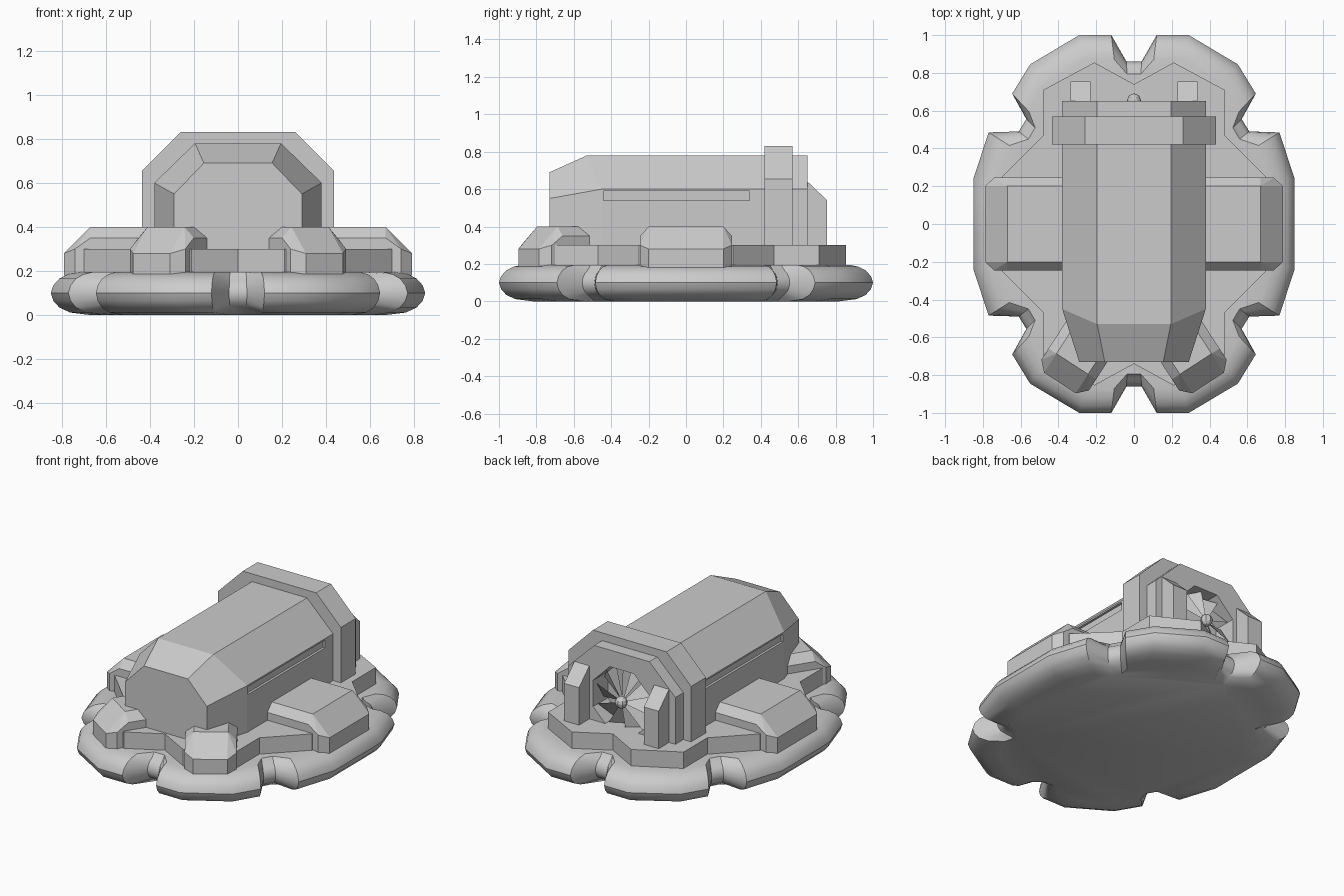
import bpy, bmesh
from math import radians, sin, cos, pi, hypot
from mathutils import Matrix, Vector

if "Cube" in bpy.data.objects:
    bpy.data.objects.remove(bpy.data.objects["Cube"])


def finish(name, bm):
    bmesh.ops.recalc_face_normals(bm, faces=bm.faces)
    me = bpy.data.meshes.new(name)
    bm.to_mesh(me)
    bm.free()
    ob = bpy.data.objects.new(name, me)
    bpy.context.collection.objects.link(ob)
    return ob


def loft(name, rings):
    """Skin a list of equal-length rings and cap both ends."""
    bm = bmesh.new()
    vs = [[bm.verts.new(p) for p in r] for r in rings]
    n = len(vs[0])
    for a, b in zip(vs, vs[1:]):
        for i in range(n):
            bm.faces.new((a[i], a[(i + 1) % n], b[(i + 1) % n], b[i]))
    bm.faces.new(vs[0])
    bm.faces.new(vs[-1])
    return finish(name, bm)


def box(name, x, y, z):
    return loft(name, [[(x[0], y[0], h), (x[1], y[0], h), (x[1], y[1], h), (x[0], y[1], h)] for h in z])


def four_way(quarter):
    """Mirror a quarter outline (back centre to side) into a closed loop."""
    half = quarter + [(x, -y) for x, y in reversed(quarter)]
    return half + [(-x, y) for x, y in reversed(half) if x > 0]


def cut(target, cutter):
    m = target.modifiers.new("cut", 'BOOLEAN')
    m.operation = 'DIFFERENCE'
    m.solver = 'EXACT'
    m.object = cutter
    cutter.hide_render = True
    cutter.hide_set(True)


# Inflated skirt with lobes; notch points move in less than lobe points
outline = four_way([(.04, .86), (.12, 1), (.29, 1), (.55, .845), (.645, .69), (.57, .555),
                    (.61, .49), (.77, .485), (.85, .24)])
profile = [(0, .19), (.012, .09), (.035, .04), (.065, .012), (.10, 0),
           (.135, .012), (.165, .04), (.185, .08), (.195, .13)]
rings = []
for z, d in profile:
    ring = []
    for x, y in outline:
        notch = (abs(x) < .05) or (.56 < abs(x) < .62)
        k = 1 - d * (.5 if notch else 1) / hypot(x, y)
        zz = .1 + (z - .1) * (.75 if notch and d < .1 else 1)
        ring.append((x * k, y * k, zz))
    rings.append(ring)
skirt = loft("skirt", rings)
bpy.context.view_layer.objects.active = skirt
skirt.select_set(True)
bpy.ops.object.shade_smooth_by_angle(angle=radians(35))
skirt.select_set(False)

# Deck plate
deck = four_way([(0, .74), (.21, .855), (.48, .71), (.48, .47), (.70, .25)])
loft("deck", [[(x, y, z) for x, y in deck] for z in (.18, .30)])


# Hull with tapered nose
def section(w, wt, zs, zt, ys, yt):
    return [(-w, ys, .2), (w, ys, .2), (w, ys, zs), (wt, yt, zt), (-wt, yt, zt), (-w, ys, zs)]


hull = loft("hull", [section(.29, .155, .55, .69, -.73, -.73),
                     section(.38, .195, .60, .78, -.45, -.53),
                     section(.38, .195, .60, .78, .65, .65)])
band = loft("hull_band", [section(.435, .26, .655, .83, y, y) for y in (.42, .57)])

# Side grooves and fan opening
for s in (-1, 1):
    cut(hull, box("groove_cutter", sorted((s * .365, s * .45)), (-.44, .34), (.54, .59)))
C = Vector((0, 0, .47))


def octagon(r, y):
    return [(r * cos(pi / 8 + i * pi / 4), y, C.z + r * sin(pi / 8 + i * pi / 4)) for i in range(8)]


duct = loft("duct_cutter", [octagon(.22, .5), octagon(.22, .8)])
cut(hull, duct)
cut(band, duct)

# Fan blades
bm = bmesh.new()
for i in range(10):
    pts = []
    for r, da, y in ((.02, -.3, .63), (.205, -.27, .55), (.205, .27, .62), (.02, .3, .65)):
        a = i * pi / 5 + da
        pts.append(bm.verts.new((r * cos(a), y, C.z + r * sin(a))))
    bm.faces.new(pts)
finish("fan_blades", bm)

# Fan hub
bm = bmesh.new()
bmesh.ops.create_uvsphere(bm, u_segments=8, v_segments=6, radius=.037,
                          matrix=Matrix.Translation((0, .655, C.z)))
finish("fan_hub", bm)

# Rudder posts behind the fan
for s in (-1, 1):
    side = [(.64, .28), (.755, .28), (.755, .54), (.65, .64), (.64, .64)]
    loft("rear_post", [[(s * x, y, z) for y, z in side] for x in (.23, .335)])


# Bevelled pods: two at the sides, two angled at the front
def pod(name, origin, angle, s, inner, outer, face, wide):
    pts = []
    for t in (-1, 1):
        pts += [(outer, t * face, .18), (outer, t * face, .28),
                (outer - .05, t * wide, .18), (outer - .05, t * wide, .30),
                (outer - .12, t * face, .40), (inner, t * face, .40),
                (inner, t * wide, .18), (inner, t * wide, .35), (outer - .12, t * wide, .35)]
    a = radians(angle)
    bm = bmesh.new()
    for x, y, z in pts:
        bm.verts.new((s * (origin[0] + x * cos(a) - y * sin(a)), origin[1] + x * sin(a) + y * cos(a), z))
    res = bmesh.ops.convex_hull(bm, input=bm.verts)
    bmesh.ops.delete(bm, geom=list({v for v in res["geom_interior"] if isinstance(v, bmesh.types.BMVert)}),
                     context='VERTS')
    bmesh.ops.dissolve_limit(bm, angle_limit=radians(1), verts=bm.verts, edges=bm.edges)
    finish(name, bm)


for s in (-1, 1):
    pod("side_pod", (0, 0), 0, s, .3, .79, .2, .245)
    pod("front_pod", (-.109, -.07), -57, s, .5, .92, .1, .15)
